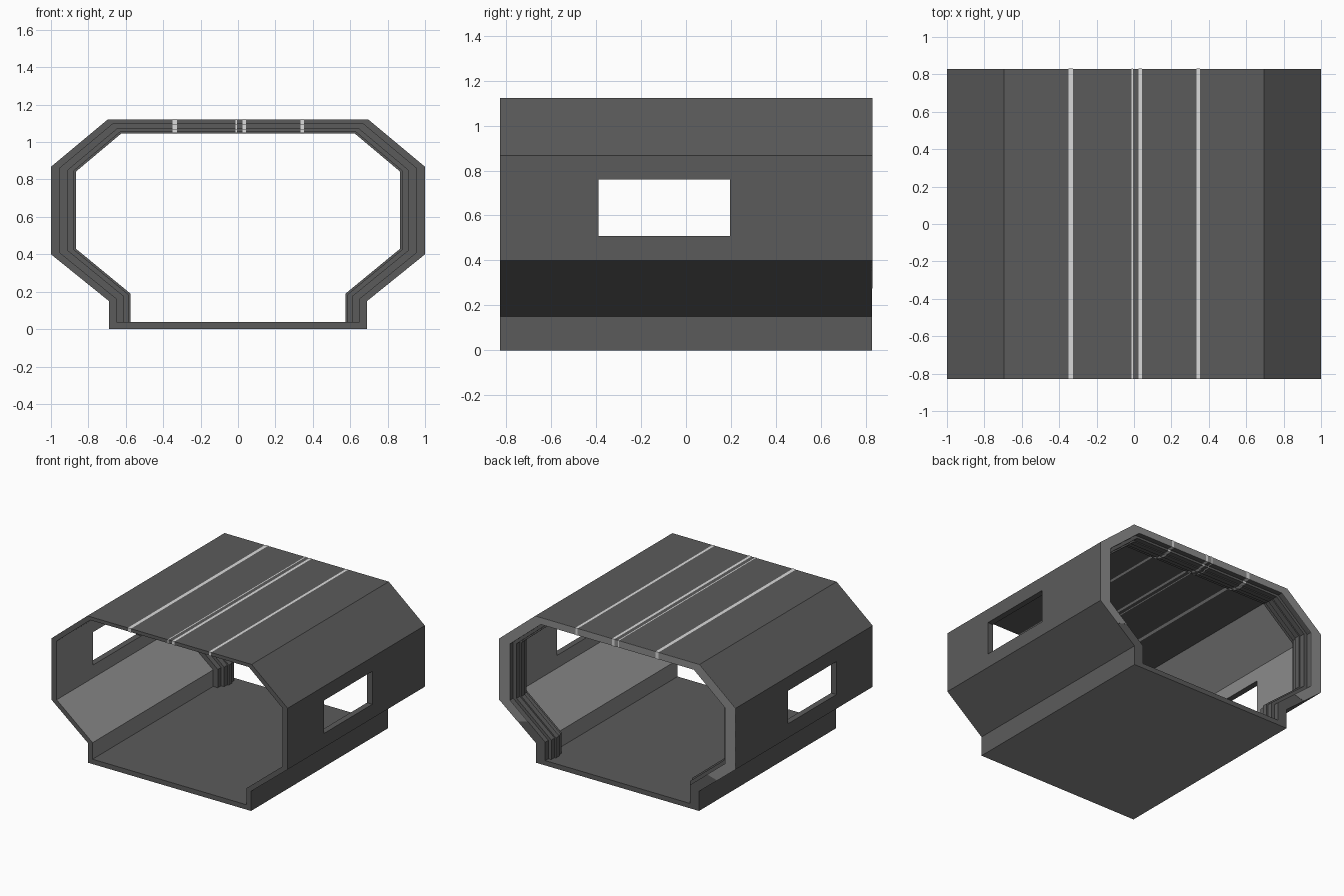
import bpy, bmesh
from mathutils import Vector

if "Cube" in bpy.data.objects:
    bpy.data.objects.remove(bpy.data.objects["Cube"])

L = 0.828          # half length of the corridor
WALL = 0.34        # wall depth as a fraction of outer-to-rib distance


def material(name, v):
    m = bpy.data.materials.new(name)
    m.diffuse_color = (v, v, v, 1)
    m.use_nodes = True
    m.node_tree.nodes["Principled BSDF"].inputs["Base Color"].default_value = m.diffuse_color
    return m


DARK = material("dark_grey", 0.105)
LIGHT = material("lighter_grey", 0.26)
WHITE = material("pale_strip", 0.7)

# Half profiles (x, z) from foot to roof: outer skin and innermost rib
OUTER = [(0.69, 0), (0.69, 0.15), (1.0, 0.40), (1.0, 0.868), (0.695, 1.122)]
INNER = [(0.575, 0), (0.575, 0.19), (0.867, 0.43), (0.867, 0.842), (0.625, 1.045)]


def make(name, bm, mats):
    bmesh.ops.recalc_face_normals(bm, faces=bm.faces[:])
    me = bpy.data.meshes.new(name)
    bm.to_mesh(me)
    bm.free()
    for m in mats:
        me.materials.append(m)
    ob = bpy.data.objects.new(name, me)
    bpy.context.collection.objects.link(ob)
    return ob


def profile(t, start=0.0, base=0.0):
    """Mirrored profile at depth t; start trims the foot end by segment count."""
    half = [Vector(a).lerp(Vector(b), t) for a, b in zip(OUTER, INNER)]
    half[0].y = base
    n = int(start)
    half = half[n:]
    half[0] = half[0].lerp(half[1], start - n)
    return [(-p.x, p.y) for p in half] + [(p.x, p.y) for p in reversed(half)]


def sweep(name, section, mats, start=0.0, base=0.0, rule=None):
    """Carry a closed (depth, y) section around the corridor profile."""
    bm = bmesh.new()
    rows = [[bm.verts.new((x, y, z)) for x, z in profile(t, start, base)]
            for t, y in section]
    n = len(rows)
    for k in range(n):
        a, b = rows[k], rows[(k + 1) % n]
        for i in range(len(a) - 1):
            f = bm.faces.new((a[i], a[i + 1], b[i + 1], b[i]))
            f.material_index = rule(k, i) if rule else 0
    for end in (0, -1):
        f = bm.faces.new([r[end] for r in rows])
        f.material_index = len(mats) - 1
    return make(name, bm, mats)


def box(name, lo, hi, mats):
    bm = bmesh.new()
    bmesh.ops.create_cube(bm, size=1)
    for v in bm.verts:
        v.co = [lo[i] if v.co[i] < 0 else hi[i] for i in range(3)]
    return make(name, bm, mats)


# Corridor shell: lighter inner walls, dark ceiling and outside
shell = sweep("corridor_shell", [(0, -L), (0, L), (WALL, L), (WALL, -L)], [DARK, LIGHT],
              rule=lambda k, i: 1 if k == 2 and i != 4 else 0)

# Window openings through both side walls
cutter = box("window_cutter", (-1.2, -0.39, 0.508), (1.2, 0.195, 0.76), [DARK])
cutter.hide_render = True
cutter.hide_set(True)
mod = shell.modifiers.new("windows", 'BOOLEAN')
mod.operation = 'DIFFERENCE'
mod.solver = 'EXACT'
mod.object = cutter

# Floor slab with a lighter underside
floor = box("floor", (-0.652, -L, 0), (0.652, L, 0.037), [DARK, LIGHT])
for p in floor.data.polygons:
    p.material_index = 1 if p.normal.z < -0.5 else 0

# Stepped rib near the back end
steps = [(WALL - 0.05, 0.63), (0.68, 0.63), (0.68, 0.67), (0.9, 0.67), (0.9, 0.71), (1, 0.71),
         (1, 0.75), (0.9, 0.75), (0.9, 0.79), (0.68, 0.79), (0.68, L), (WALL - 0.05, L)]
sweep("stepped_rib", steps, [DARK], base=0.03)

# Lighter ring plate on the back end, stopping part way down the lower slope
sweep("end_ring", [(0, L - 0.002), (0, L + 0.002), (0.68, L + 0.002), (0.68, L - 0.002)],
      [LIGHT], start=1.5)

# Pale strips lying on the roof, over both ends and along the ceiling and rib
G = 0.0015


def roof_z(t):
    return OUTER[-1][1] + (INNER[-1][1] - OUTER[-1][1]) * t


path = [(-L - G, roof_z(0) + G), (L + 0.0035, roof_z(0) + G), (L + 0.0035, roof_z(0.68) - G)]
for t, y in reversed(steps[1:-2]):
    path.append((y + (G if y > 0.73 else -G), roof_z(t) - G))
path += [(0.63 - G, roof_z(WALL) - G), (-L - G, roof_z(WALL) - G)]
for side, x, w in (("left", -0.338, 0.026), ("centre_thin", -0.01, 0.008),
                   ("centre", 0.034, 0.02), ("right", 0.344, 0.02)):
    bm = bmesh.new()
    rows = [[bm.verts.new((x + s * w / 2, y, z)) for s in (-1, 1)] for y, z in path]
    for k in range(len(rows)):
        a, b = rows[k], rows[(k + 1) % len(rows)]
        bm.faces.new((a[0], a[1], b[1], b[0]))
    make("roof_strip_" + side, bm, [WHITE])
